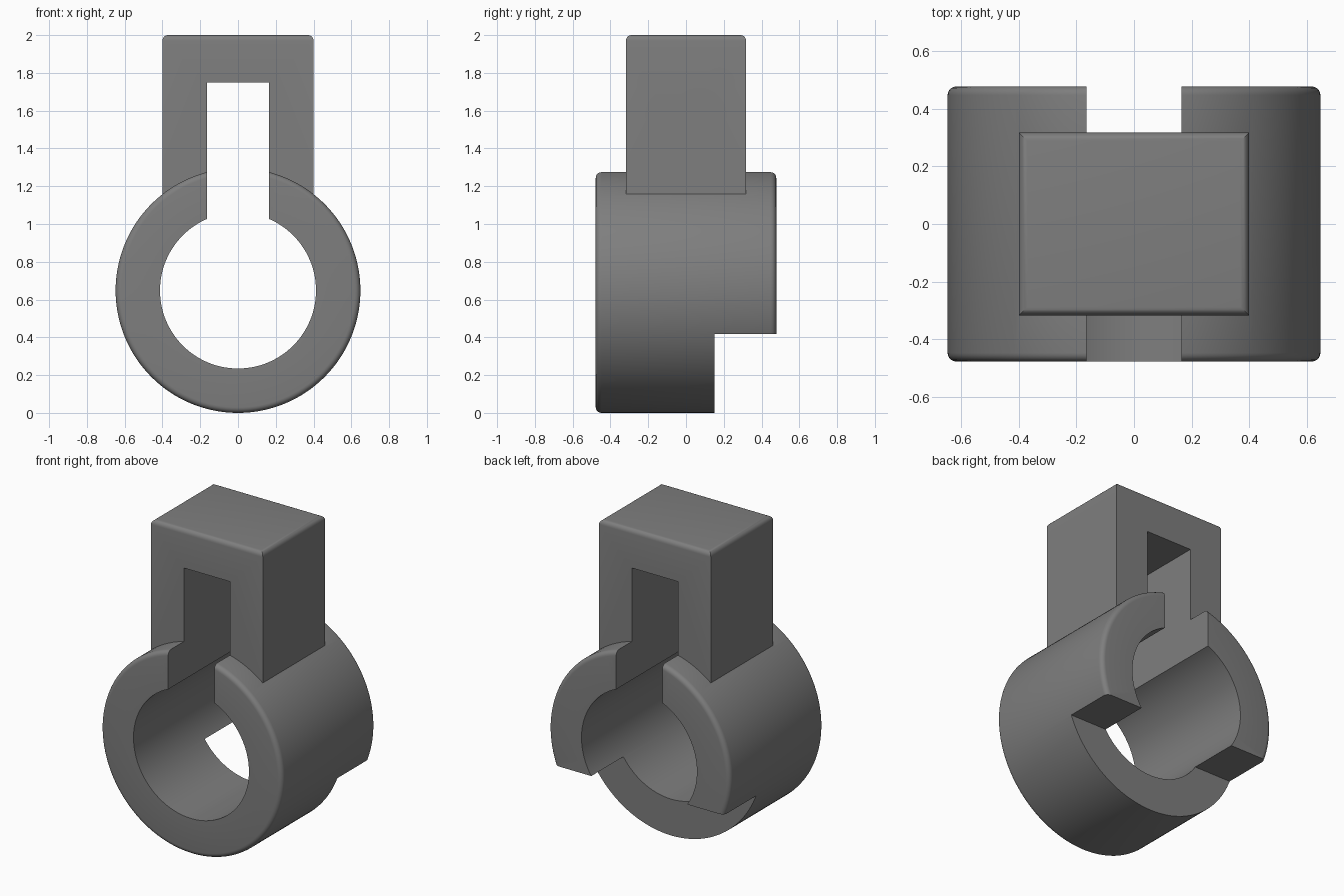
import bpy, bmesh, math

if "Cube" in bpy.data.objects:
    bpy.data.objects.remove(bpy.data.objects["Cube"])

grey = bpy.data.materials.new("mid grey")
grey.diffuse_color = (0.21, 0.21, 0.21, 1)
grey.use_nodes = True
grey.node_tree.nodes["Principled BSDF"].inputs["Base Color"].default_value = grey.diffuse_color

R, BORE, HALF = 0.648, 0.413, 0.478   # ring outer radius, bore radius, half length
CZ = R                                # ring centre height
SEG = 128


def make(name, bm):
    bmesh.ops.recalc_face_normals(bm, faces=bm.faces)
    me = bpy.data.meshes.new(name)
    bm.to_mesh(me)
    bm.free()
    me.materials.append(grey)
    ob = bpy.data.objects.new(name, me)
    bpy.context.collection.objects.link(ob)
    return ob


def box(name, lo, hi, bevel=0):
    bm = bmesh.new()
    bmesh.ops.create_cube(bm, size=1)
    for v in bm.verts:
        v.co = [lo[i] + (v.co[i] + 0.5) * (hi[i] - lo[i]) for i in range(3)]
    if bevel:  # round the top edges only
        top = [e for e in bm.edges if all(v.co.z > hi[2] - 1e-4 for v in e.verts)]
        bmesh.ops.bevel(bm, geom=top, offset=bevel, segments=5, profile=0.5, affect='EDGES')
    return make(name, bm)


# Ring: closed section (radius, y) with rounded outer rims, swept around the y axis
b = 0.03
section = [(BORE, HALF), (BORE, -HALF)]
for sign, a0 in ((-1, -90), (1, 0)):
    for i in range(6):
        a = math.radians(a0 + 18 * i)
        section.append((R - b + b * math.cos(a), sign * (HALF - b) + b * math.sin(a)))
bm = bmesh.new()
rings = []
for s in range(SEG):
    t = 2 * math.pi * s / SEG
    rings.append([bm.verts.new((r * math.sin(t), y, CZ + r * math.cos(t))) for r, y in section])
n = len(section)
for s in range(SEG):
    p, q = rings[s], rings[(s + 1) % SEG]
    for i in range(n):
        j = (i + 1) % n
        bm.faces.new((p[i], p[j], q[j], q[i]))
clamp = make("ring_clamp", bm)

# Upright lug fused into the ring
lug = box("lug_block", (-0.4, -0.318, 1.1), (0.4, 0.318, 2.0), 0.03)

# Cutters: slot through lug and ring, rear lower notch, cross hole
slot = box("slot_cutter", (-0.165, -1, CZ), (0.165, 1, 1.75))
notch = box("notch_cutter", (-1, 0.15, -0.5), (1, 1, 0.418))
bm = bmesh.new()
bmesh.ops.create_cone(bm, cap_ends=True, segments=64, radius1=0.187, radius2=0.187, depth=2)
for v in bm.verts:
    v.co = (v.co.z, v.co.y, v.co.x + 1.465)
hole = make("hole_cutter", bm)

for tool, op in ((lug, 'UNION'), (slot, 'DIFFERENCE'), (notch, 'DIFFERENCE'), (hole, 'DIFFERENCE')):
    m = clamp.modifiers.new(tool.name, 'BOOLEAN')
    m.object, m.operation, m.solver = tool, op, 'EXACT'
    bpy.context.view_layer.objects.active = clamp
    bpy.ops.object.modifier_apply(modifier=m.name)
    bpy.data.objects.remove(tool)

# Smooth curved faces, keep corners sharp
clamp.select_set(True)
bpy.ops.object.shade_smooth_by_angle(angle=math.radians(30))
